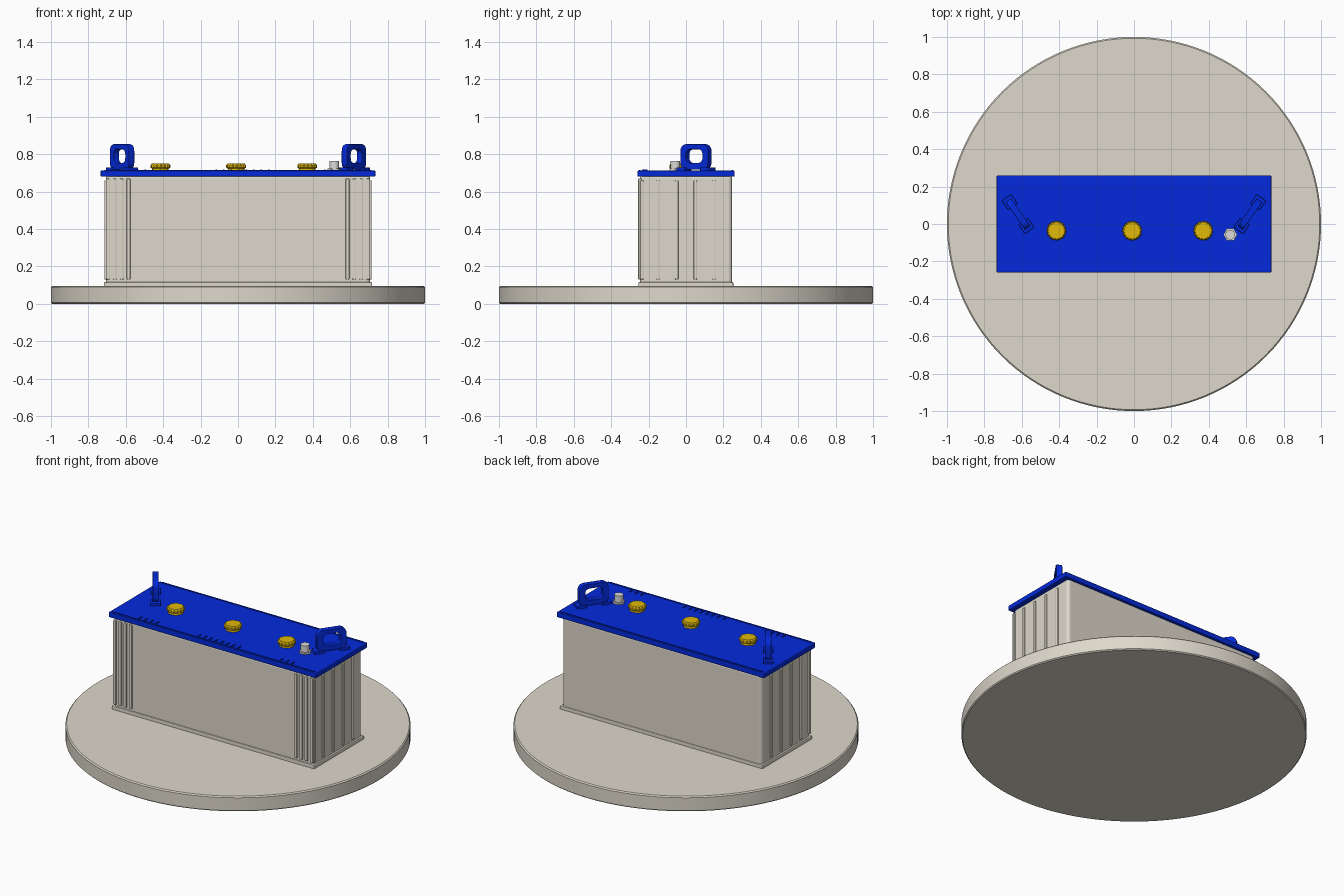
import bpy, bmesh, math
from mathutils import Matrix, Vector

cube = bpy.data.objects.get("Cube")
if cube:
    bpy.data.objects.remove(cube, do_unlink=True)


def material(name, rgb):
    m = bpy.data.materials.new(name)
    m.use_nodes = True
    m.diffuse_color = (*rgb, 1)
    m.node_tree.nodes["Principled BSDF"].inputs["Base Color"].default_value = (*rgb, 1)
    return m


BEIGE = material("warm beige", (0.73, 0.69, 0.60))
BLUE = material("deep blue", (0.001, 0.023, 0.72))
GOLD = material("gold yellow", (0.75, 0.49, 0.003))
GREY = material("light grey", (0.72, 0.71, 0.69))


def finish(name, bm, mat, bevel=0, segments=2, smooth=False):
    bmesh.ops.recalc_face_normals(bm, faces=bm.faces)
    mesh = bpy.data.meshes.new(name)
    bm.to_mesh(mesh)
    bm.free()
    ob = bpy.data.objects.new(name, mesh)
    bpy.context.collection.objects.link(ob)
    mesh.materials.append(mat)
    if bevel:
        mod = ob.modifiers.new("Bevel", "BEVEL")
        mod.width, mod.segments = bevel, segments
        mod.limit_method = "ANGLE"
        mod.harden_normals = smooth
    if smooth:
        bpy.ops.object.select_all(action="DESELECT")
        ob.select_set(True)
        bpy.context.view_layer.objects.active = ob
        bpy.ops.object.shade_smooth_by_angle(angle=math.radians(30))
    return ob


def add_box(bm, lo, hi):
    lo, hi = Vector(lo), Vector(hi)
    mat = Matrix.Translation((lo + hi) / 2) @ Matrix.Diagonal((*(hi - lo), 1))
    bmesh.ops.create_cube(bm, size=1, matrix=mat)


def box(name, lo, hi, mat, bevel=0, segments=2):
    bm = bmesh.new()
    add_box(bm, lo, hi)
    return finish(name, bm, mat, bevel, segments)


def add_lathe(bm, profile, x, y, sides, knurl=0):
    # stacked rings joined by quads; knurl pulls in every other pair of points
    rings = []
    for r, z in profile:
        ring = []
        for i in range(sides):
            a = math.tau * i / sides
            k = r - (knurl if i % 4 > 1 else 0)
            ring.append(bm.verts.new((x + k * math.cos(a), y + k * math.sin(a), z)))
        rings.append(ring)
    for a, b in zip(rings, rings[1:]):
        for i in range(sides):
            j = (i + 1) % sides
            bm.faces.new((a[i], a[j], b[j], b[i]))
    bm.faces.new(rings[0])
    bm.faces.new(rings[-1])


# round display plinth
bm = bmesh.new()
add_lathe(bm, [(0.994, 0), (1, 0.006), (1, 0.089), (0.993, 0.096)], 0, 0, 128)
finish("plinth", bm, BEIGE, smooth=True)

# case, foot and lid with a low rim along both long edges
box("case", (-0.706, -0.246, 0.09), (0.706, 0.246, 0.69), BEIGE, 0.02, 4)
box("case_foot", (-0.717, -0.255, 0.09), (0.717, 0.253, 0.117), BEIGE, 0.006)
box("lid", (-0.735, -0.26, 0.68), (0.735, 0.26, 0.713), BLUE, 0.006)
bm = bmesh.new()
for y in (-0.248, 0.248):
    add_box(bm, (-0.715, y - 0.004, 0.705), (0.715, y + 0.004, 0.717))
finish("lid_rim", bm, BLUE)

# upright ribs at the front corners and on both ends
bm = bmesh.new()
for s in (-1, 1):
    for i in range(4):
        x = s * (0.585 + i * 0.037)
        add_box(bm, (x - 0.01, -0.256, 0.13), (x + 0.01, -0.236, 0.67))
    for y in (-0.236, -0.15, -0.05, 0.05, 0.15):
        x0, x1 = sorted((s * 0.69, s * 0.714))
        add_box(bm, (x0, y - 0.009, 0.13), (x1, y + 0.009, 0.66))
finish("case_ribs", bm, BEIGE, 0.005)

# filler caps with a knurled grip
for i, x in enumerate((-0.415, -0.01, 0.37)):
    bm = bmesh.new()
    add_lathe(bm, [(0.046, 0.705), (0.043, 0.73)], x, -0.036, 32)
    add_lathe(bm, [(0.047, 0.724), (0.053, 0.729), (0.053, 0.741), (0.046, 0.75)],
              x, -0.036, 64, 0.004)
    finish(f"filler_cap_{i + 1}", bm, GOLD)

# terminal post on a hexagonal collar
bm = bmesh.new()
add_lathe(bm, [(0.037, 0.705), (0.037, 0.724)], 0.515, -0.057, 6)
add_lathe(bm, [(0.026, 0.715), (0.026, 0.765)], 0.515, -0.057, 24)
finish("terminal_post", bm, GREY, smooth=True)


def rounded(w, z0, z1, r):
    pts = []
    corners = ((w - r, z1 - r), (r - w, z1 - r), (r - w, z0 + r), (w - r, z0 + r))
    for q, (cx, cz) in enumerate(corners):
        for i in range(7):
            a = math.pi / 2 * (q + i / 6)
            pts.append((cx + r * math.cos(a), cz + r * math.sin(a)))
    return pts


# carrying loops, each on two square feet
for s, side in ((-1, "right"), (1, "left")):
    bm = bmesh.new()
    outer, inner = rounded(0.091, 0.718, 0.854, 0.036), rounded(0.053, 0.754, 0.826, 0.026)
    loops = [[bm.verts.new((u, y, z)) for u, z in pts]
             for pts, y in ((outer, -0.018), (outer, 0.018), (inner, 0.018), (inner, -0.018))]
    n = len(outer)
    for k in range(4):
        a, b = loops[k], loops[(k + 1) % 4]
        for i in range(n):
            j = (i + 1) % n
            bm.faces.new((a[i], a[j], b[j], b[i]))
    for e in (-1, 1):
        add_box(bm, (e * 0.078 - 0.03, -0.031, 0.705), (e * 0.078 + 0.03, 0.031, 0.73))
    ob = finish(f"handle_{side}", bm, BLUE, 0.004, smooth=True)
    ob.location = (s * 0.62, 0.053, 0)
    ob.rotation_euler.z = s * math.radians(55)

# small plain ridges along the front of the lid
bm = bmesh.new()
for start, count in ((-0.54, 4), (-0.12, 8), (0.46, 3)):
    for i in range(count):
        x = start + i * 0.04
        add_box(bm, (x, -0.235, 0.707), (x + 0.008, -0.207, 0.718))
finish("lid_ridges", bm, BLUE)
